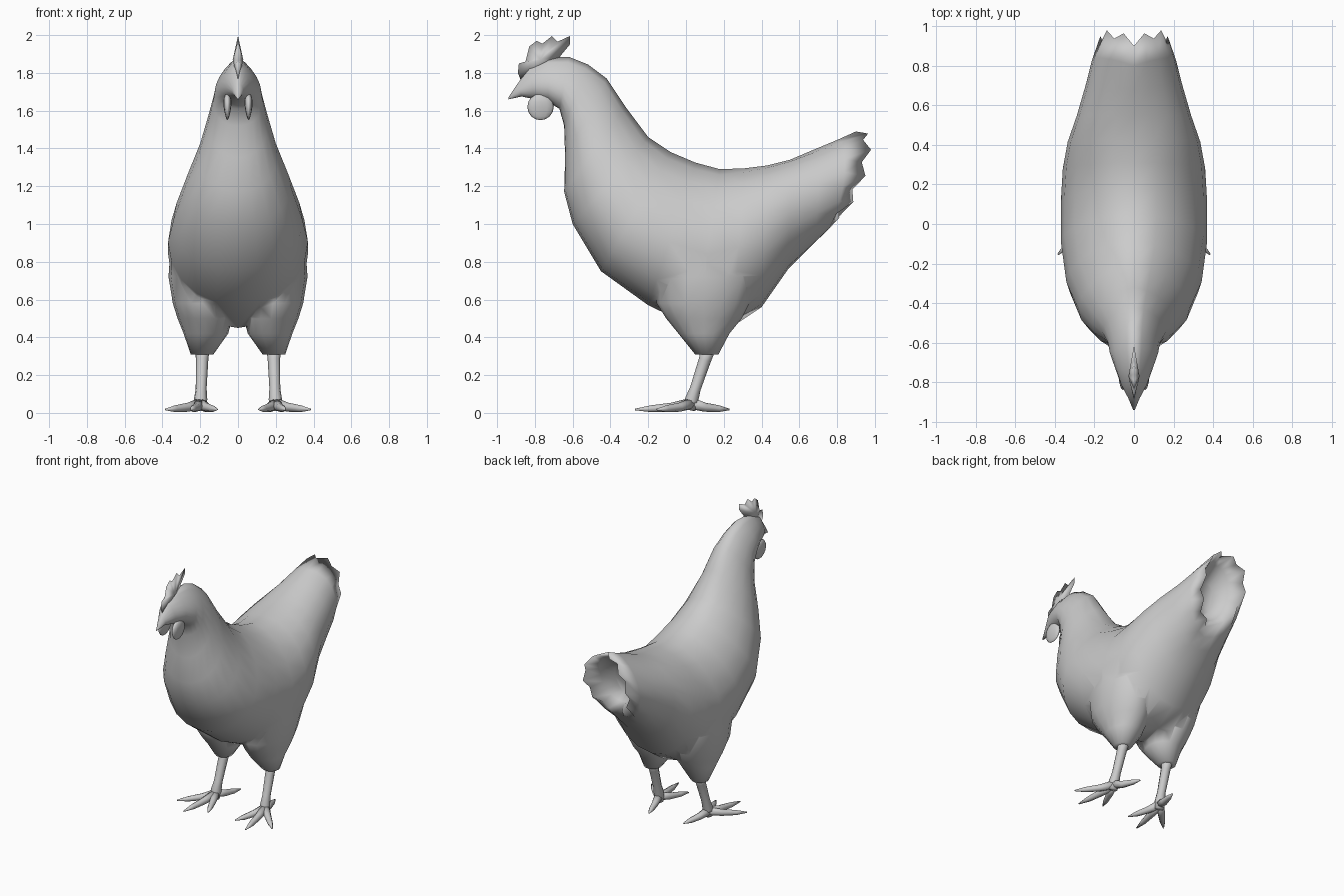
import bpy, bmesh, math
from mathutils import Vector

cube = bpy.data.objects.get("Cube")
if cube:
    bpy.data.objects.remove(cube)

grey = bpy.data.materials.new("plain grey")
grey.use_nodes = True
grey.diffuse_color = (0.6, 0.6, 0.6, 1)
grey.node_tree.nodes["Principled BSDF"].inputs["Base Color"].default_value = (0.6, 0.6, 0.6, 1)


def finish(name, bm):
    bmesh.ops.recalc_face_normals(bm, faces=bm.faces)
    mesh = bpy.data.meshes.new(name)
    bm.to_mesh(mesh)
    bm.free()
    mesh.materials.append(grey)
    mesh.shade_smooth()
    obj = bpy.data.objects.new(name, mesh)
    bpy.context.scene.collection.objects.link(obj)
    return obj


def loft(name, rings):
    """Skin a closed surface over rings with equal point counts."""
    bm = bmesh.new()
    loops = [[bm.verts.new(p) for p in ring] for ring in rings]
    n = len(loops[0])
    for a, b in zip(loops, loops[1:]):
        for i in range(n):
            j = (i + 1) % n
            bm.faces.new((a[i], a[j], b[j], b[i]))
    bm.faces.new(loops[0])
    bm.faces.new(loops[-1])
    return finish(name, bm)


def section(top, bottom, width, skew=1, bulge=0, sides=20):
    """Body slice between two (y, z) points; skew below 1 is widest low down,
    bulge pushes the flanks backward."""
    ring = []
    for i in range(sides):
        a = math.tau * i / sides
        t = ((1 - math.cos(a)) / 2) ** skew
        ring.append(Vector((width * math.sin(a),
                            top[0] + (bottom[0] - top[0]) * t + bulge * abs(math.sin(a)),
                            top[1] + (bottom[1] - top[1]) * t)))
    return ring


def tube(name, path, radii, sides=8):
    """Tapered round limb along a path."""
    pts = [Vector(p) for p in path]
    rings = []
    for i, p in enumerate(pts):
        d = pts[min(i + 1, len(pts) - 1)] - pts[max(i - 1, 0)]
        q = d.to_track_quat('Z', 'Y')
        rings.append([p + q @ Vector((radii[i] * math.cos(math.tau * k / sides),
                                      radii[i] * math.sin(math.tau * k / sides), 0))
                      for k in range(sides)])
    return loft(name, rings)


# Body: slices from the beak tip over the neck and back to the tail
slices = [
    ((-.94, 1.67), (-.94, 1.66), .004), ((-.89, 1.745), (-.87, 1.675), .03, .8),
    ((-.83, 1.83), (-.80, 1.66), .066, .7), ((-.73, 1.88), (-.73, 1.645), .095, .6),
    ((-.62, 1.885), (-.67, 1.61), .122, .6), ((-.52, 1.845), (-.645, 1.52), .132, .7),
    ((-.42, 1.77), (-.64, 1.35), .16, .8), ((-.32, 1.62), (-.645, 1.17), .21, .8),
    ((-.20, 1.46), (-.60, 1.0), .28, .8), ((-.08, 1.38), (-.45, .75), .342, .8),
    ((.05, 1.325), (-.20, .57), .37, .85), ((.18, 1.29), (.05, .45), .37, .9),
    ((.31, 1.295), (.25, .46), .36), ((.43, 1.31), (.40, .56), .335, 1.1),
    ((.55, 1.34), (.54, .76), .29, 1.1), ((.68, 1.395), (.66, .88), .245, 1, .03),
    ((.80, 1.445), (.72, .95), .212, 1, .07), ((.92, 1.49), (.76, 1.02), .17, 1, .09),
]
rings = [section(*s) for s in slices]
# Jagged feather tips around the rim, then the hollow under the tail
for i, p in enumerate(rings[-1]):
    p.y += .02 if i % 2 else -.02
rings.append(section((.86, 1.43), (.74, 1.07), .13))
rings.append(section((.76, 1.34), (.70, 1.12), .06))
body = loft("body", rings)

# Thighs, merged into the body
thigh_rows = [(.31, .19, .11, .06, .062), (.42, .17, .095, .118, .135),
              (.50, .175, .095, .145, .20), (.58, .185, .09, .16, .245),
              (.72, .20, .11, .168, .27), (.86, .20, .11, .158, .25),
              (1.0, .18, .10, .13, .14)]
for side, label in ((1, "left"), (-1, "right")):
    thigh = loft(label + "_thigh", [
        [Vector((side * (cx + rx * math.cos(math.tau * k / 16)),
                 cy + ry * math.sin(math.tau * k / 16), z)) for k in range(16)]
        for z, cx, cy, rx, ry in thigh_rows])
    union = body.modifiers.new("join " + label, 'BOOLEAN')
    union.operation = 'UNION'
    union.solver = 'EXACT'
    union.object = thigh
    bpy.context.view_layer.objects.active = body
    bpy.ops.object.modifier_apply(modifier=union.name)
    bpy.data.objects.remove(thigh)
body.data.shade_smooth()

# Comb: thin lobed blade, thickest in the middle
outline = [(-.87, 1.75), (-.89, 1.80), (-.885, 1.85), (-.85, 1.86), (-.83, 1.94),
           (-.79, 1.97), (-.76, 1.955), (-.71, 1.995), (-.68, 1.965), (-.615, 1.995),
           (-.615, 1.95), (-.665, 1.89), (-.68, 1.85)]
bm = bmesh.new()
rim = [bm.verts.new((0, y, z)) for y, z in outline]
for x in (.028, -.028):
    hub = bm.verts.new((x, -.77, 1.87))
    for a, b in zip(rim, rim[1:] + rim[:1]):
        bm.faces.new((a, b, hub))
finish("comb", bm)

# Wattles, shanks and feet on both sides
toes = {"outer_toe": (.385, -.155), "middle_toe": (.25, -.27),
        "inner_toe": (.11, -.19), "back_toe": (.14, .23)}
for s, label in ((1, "left"), (-1, "right")):
    bm = bmesh.new()
    bmesh.ops.create_uvsphere(bm, u_segments=12, v_segments=8, radius=1)
    for v in bm.verts:
        x, y, z = v.co
        v.co = (s * (.056 + .02 * x * (1 + .4 * z)), -.77 + .07 * y, 1.62 + .07 * z)
    finish(label + "_wattle", bm)

    tube(label + "_shank",
         [(s * .188, .125, .36), (s * .19, .10, .28), (s * .195, .05, .13),
          (s * .198, .03, .07), (s * .20, .02, .015)],
         [.04, .033, .029, .036, .03])
    for toe, (tx, ty) in toes.items():
        root = Vector((.20, .03, .05))
        tip = Vector((tx, ty, .015))
        path = [root, root.lerp(tip, .35), root.lerp(tip, .72), tip]
        for p, z in zip(path, (.05, .03, .022, .018)):
            p.x *= s
            p.z = z
        tube(label + "_" + toe, path, [.03, .024, .018, .004])
